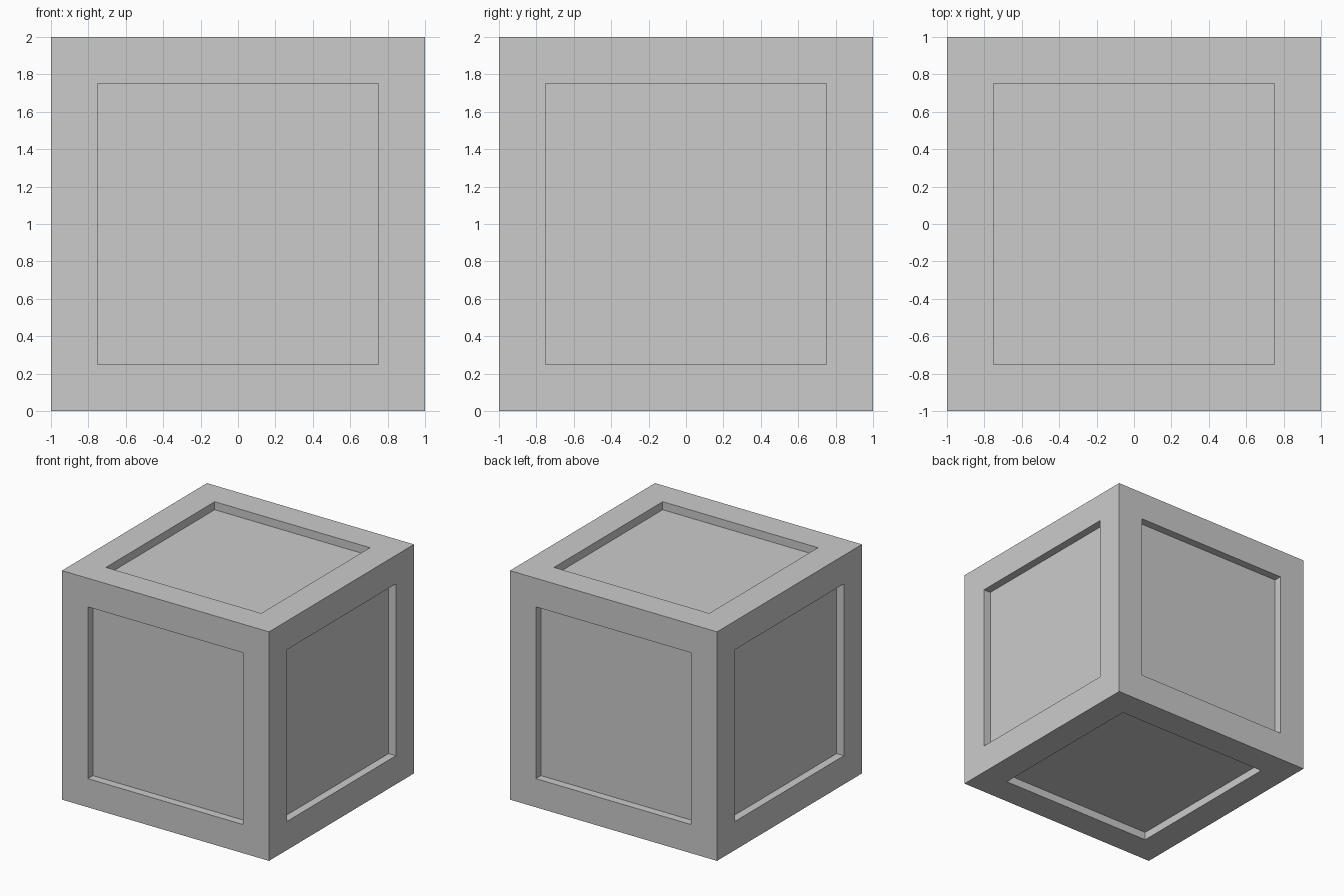
import bpy, bmesh
from mathutils import Matrix

if "Cube" in bpy.data.objects:
    bpy.data.objects.remove(bpy.data.objects["Cube"])

SIZE, FRAME, DEPTH = 2.0, 0.25, 0.07

# Crate: cube with a square recessed panel on each of its six sides
bm = bmesh.new()
bmesh.ops.create_cube(bm, size=SIZE, matrix=Matrix.Translation((0, 0, SIZE / 2)))
bm.normal_update()
panels = list(bm.faces)

# Frame border around each panel
bmesh.ops.inset_individual(bm, faces=panels, thickness=FRAME, use_even_offset=True)
bm.normal_update()

# Sink each panel straight inward
for panel in panels:
    inward = -panel.normal.copy() * DEPTH
    sunk = bmesh.ops.extrude_discrete_faces(bm, faces=[panel])["faces"][0]
    bmesh.ops.translate(bm, verts=list(sunk.verts), vec=inward)

bmesh.ops.recalc_face_normals(bm, faces=list(bm.faces))
mesh = bpy.data.meshes.new("crate")
bm.to_mesh(mesh)
bm.free()
bpy.context.collection.objects.link(bpy.data.objects.new("crate", mesh))
